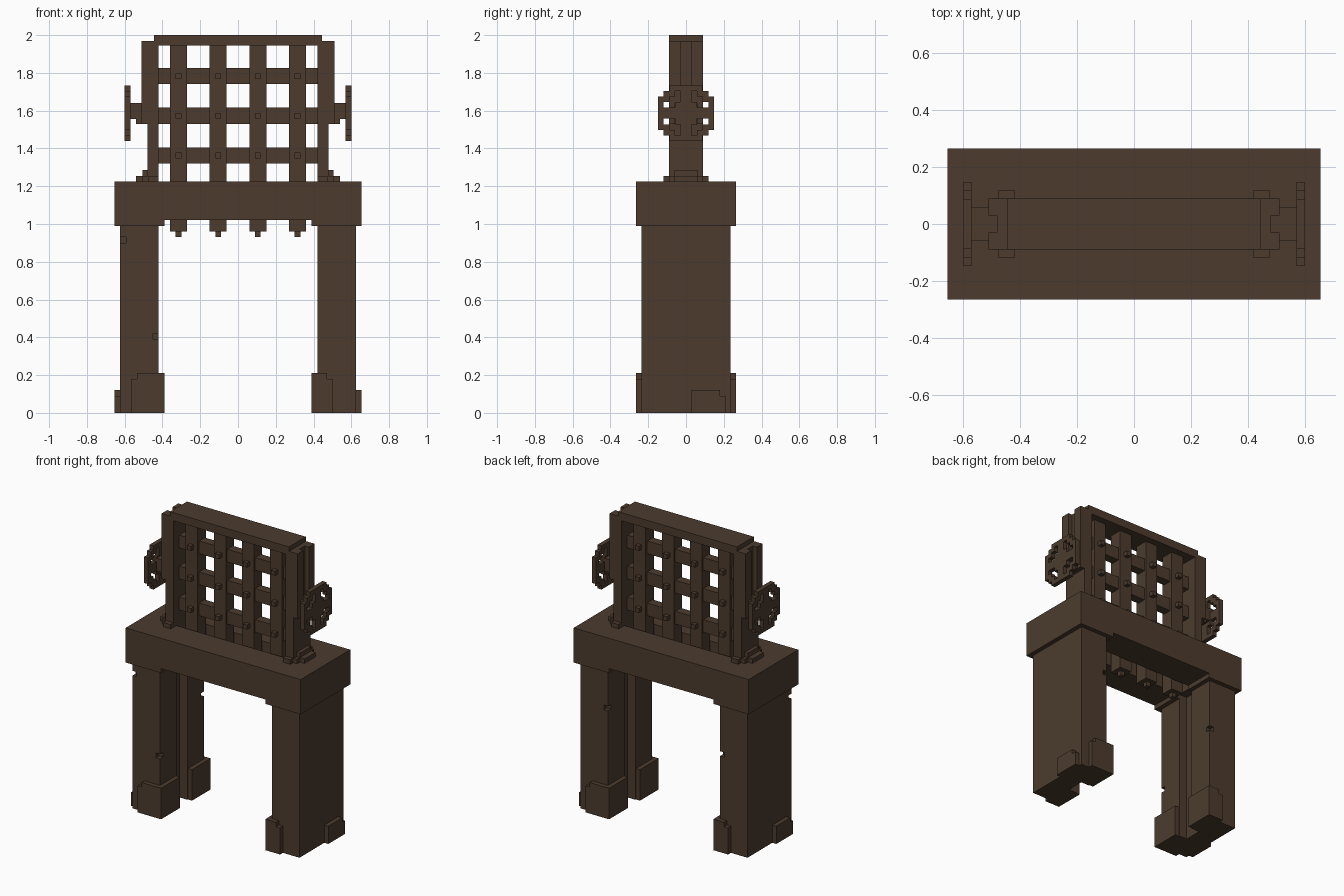
import bpy, bmesh
from mathutils import Matrix, Vector

if "Cube" in bpy.data.objects:
    bpy.data.objects.remove(bpy.data.objects["Cube"], do_unlink=True)

wood = bpy.data.materials.new("dark_brown_wood")
wood.use_nodes = True
COLOUR = (0.072, 0.044, 0.027, 1)
wood.diffuse_color = COLOUR
wood.node_tree.nodes["Principled BSDF"].inputs["Base Color"].default_value = COLOUR

U = 0.0295  # block unit


def part(name, boxes):
    """Make one object from boxes given as (x0, x1, y0, y1, z0, z1)."""
    bm = bmesh.new()
    for b in boxes:
        lo, hi = Vector(b[0::2]), Vector(b[1::2])
        size = hi - lo
        size = Vector([abs(s) for s in size])
        bmesh.ops.create_cube(bm, size=1, matrix=Matrix.Translation((lo + hi) / 2) @ Matrix.Diagonal(size).to_4x4())
    mesh = bpy.data.meshes.new(name)
    bm.to_mesh(mesh)
    bm.free()
    mesh.materials.append(wood)
    ob = bpy.data.objects.new(name, mesh)
    bpy.context.collection.objects.link(ob)
    return ob


def both_y(x0, x1, y0, y1, z0, z1):
    """The same box on the front and the back."""
    return [(x0, x1, y0, y1, z0, z1), (x0, x1, -y1, -y0, z0, z1)]


def nick(ob, centre):
    """Chip a small block out of an edge."""
    r = 0.016
    x, y, z = centre
    cutter = part("nick_cutter", [(x - r, x + r, y - r, y + r, z - r, z + r)])
    cutter.hide_render = True
    mod = ob.modifiers.new("nick", "BOOLEAN")
    mod.object, mod.solver = cutter, "EXACT"
    bpy.context.view_layer.objects.active = ob
    bpy.ops.object.modifier_apply(modifier=mod.name)
    bpy.data.objects.remove(cutter, do_unlink=True)


# Lintel: slab with a slot for the gate, and a lower lip over each leg
part("lintel", both_y(-0.655, 0.655, 0.06, 0.265, 1.02, 1.225) + [
    (s * 0.42, s * 0.655, -0.06, 0.06, 1.02, 1.225) for s in (-1, 1)])
part("lintel_lips", [b for s in (-1, 1) for b in
     both_y(s * 0.39, s * 0.655, 0.06, 0.265, 0.99, 1.02)
     + [(s * 0.48, s * 0.655, -0.06, 0.06, 0.99, 1.02)]])

nicks = {-1: [(-0.61, -0.22, 0.915), (-0.435, -0.22, 0.405), (-0.435, 0.22, 0.65)],
         1: [(0.435, 0.22, 0.73)]}

for s, side in ((-1, "right"), (1, "left")):
    # Leg with a guide groove on its inner face
    leg = part(side + "_leg", [(s * 0.48, s * 0.625, -0.235, 0.235, 0, 0.99)])
    for y, end in ((-1, "front"), (1, "back")):
        jamb = part(f"{side}_{end}_jamb", [(s * 0.42, s * 0.625, y * 0.06, y * 0.235, 0, 0.99)])
        for c in nicks[s]:
            if c[1] * y > 0:
                nick(jamb, c)
                nick(leg, c)
        # Stepped foot; wide and narrow feet alternate around the gate
        wide = 0.565 if s * y > 0 else 0.5
        part(f"{side}_{end}_foot", [
            (s * 0.39, s * (wide - U), y * 0.065, y * 0.265, 0, 0.21),
            (s * 0.42, s * wide, y * 0.2, y * 0.265, 0, 0.18)])
    # Low block on the outer face
    part(side + "_outer_foot", [
        (s * 0.6, s * 0.655, s * 0.03, s * 0.18, 0, 0.12),
        (s * 0.6, s * 0.655, s * 0.18, s * 0.21, 0, 0.09)])

    # Gate post: core with two outer flanges
    part(side + "_post", [(s * 0.42, s * 0.48, -0.09, 0.09, 1.225, 1.97)]
         + both_y(s * 0.48, s * 0.51, 0.03, 0.09, 1.53, 1.97))
    part(side + "_post_base", [
        (s * 0.42, s * 0.475, -0.12, 0.12, 1.225, 1.255),
        (s * 0.42, s * 0.505, -0.09, 0.09, 1.225, 1.255),
        (s * 0.42, s * 0.54, -0.06, 0.06, 1.225, 1.255),
        (s * 0.42, s * 0.505, -0.06, 0.06, 1.255, 1.285)])

    # Winding wheel and axle
    part(side + "_axle", [
        (s * 0.48, s * 0.54, -0.06, 0.06, 1.53, 1.64),
        (s * 0.54, s * 0.57, -0.06, 0.06, 1.555, 1.64)])
    cells = []
    holes = {(3, 1), (2, 1), (2, 2), (1, 2), (1, 3)}
    for i in range(-5, 5):
        for j in range(-5, 5):
            a, b = (k if k >= 0 else -k - 1 for k in (i, j))
            if (a, b) in holes or a + b > 6:
                continue
            cells.append((s * 0.57, s * 0.6, i * U, (i + 1) * U,
                          1.587 + j * U, 1.587 + (j + 1) * U))
    part(side + "_wheel", cells)

# Top beam of the gate frame
part("top_beam", [(-0.42, 0.42, -0.09, 0.09, 1.945, 2.0),
                  (-0.445, 0.445, -0.09, 0.09, 1.97, 2.0)])

# Lattice gate: spiked uprights, crossbars and rivets
columns = [-0.315 + 0.21 * i for i in range(4)]
rows = [1.363 + 0.21 * i for i in range(3)]
part("gate_uprights", [(x - 0.045, x + 0.045, -0.045, 0.045, 0.96, 1.95) for x in columns])
part("gate_spikes", [(x - 0.015, x + 0.015, -0.015, 0.015, 0.93, 0.97) for x in columns])
part("gate_crossbars", [(-0.43, 0.43, -0.03, 0.03, z - 0.043, z + 0.043) for z in rows])
part("gate_rivets", [(x - 0.015, x + 0.015, -0.075, 0.075, z - 0.015, z + 0.015)
                     for x in columns for z in rows])
